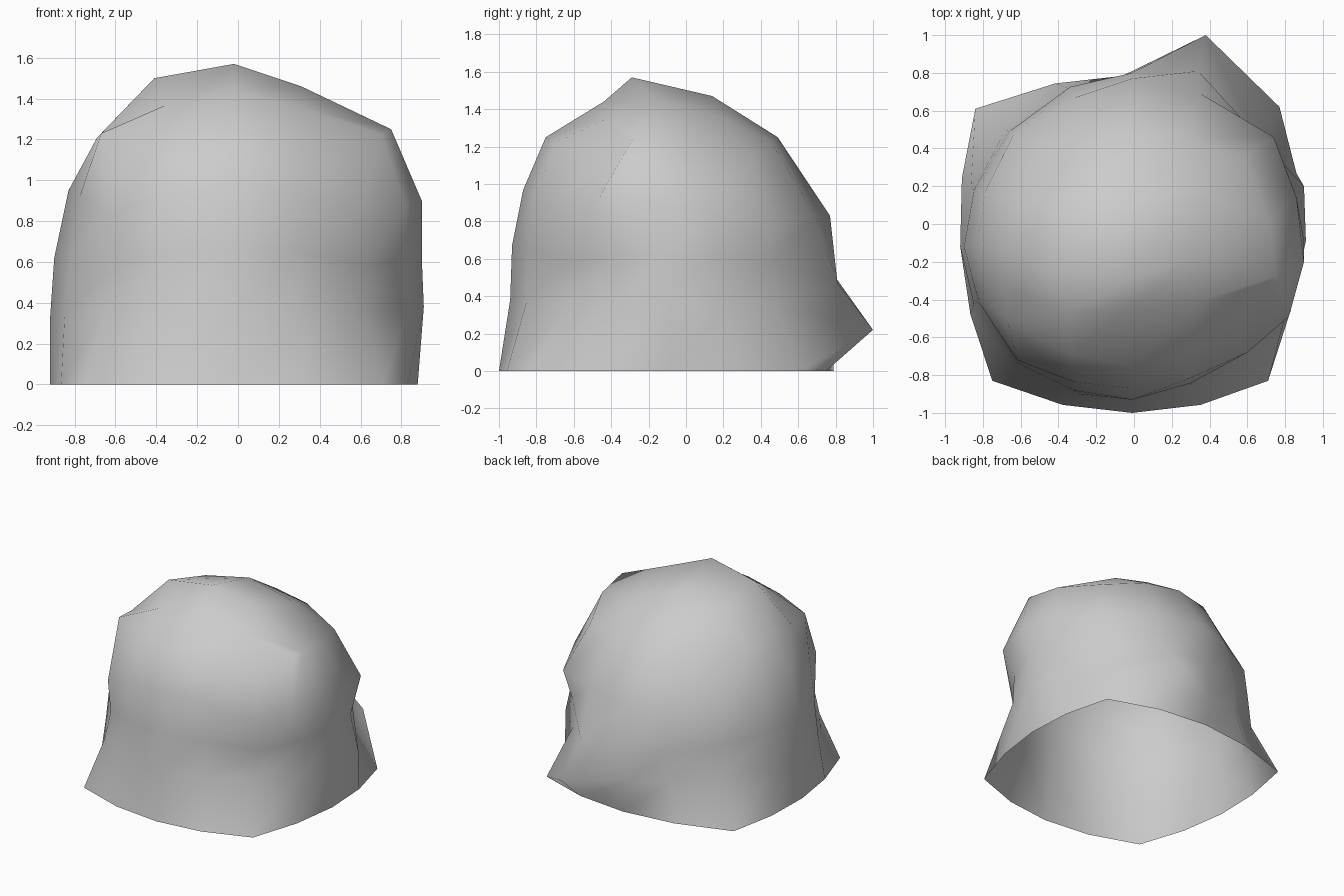
import bpy, bmesh
from mathutils import Vector

if "Cube" in bpy.data.objects:
    bpy.data.objects.remove(bpy.data.objects["Cube"])

# Rings of the dome, bottom to top: four corners (front-left, front-right,
# back-right, back-left), side reaches (front, right, back, left),
# heights of those four sides, height of the corners
RINGS = [
    ([(-.75, -.83), (.71, -.83), (.77, .62), (-.84, .61)],
     (-1.0, .88, .79, -.92), (0, 0, 0, 0), 0),
    ([(-.65, -.72), (.62, -.63), (.65, .47), (-.68, .50)],
     (-.94, .91, .785, -.92), (.38, .38, .26, .33), .36),
    ([(-.61, -.70), (.62, -.62), (.66, .46), (-.66, .49)],
     (-.93, .90, .80, -.90), (.67, .62, .50, .62), .58),
    ([(-.62, -.72), (.60, -.68), (.74, .46), (-.64, .47)],
     (-.87, .90, .77, -.83), (.97, .90, .83, .95), .83),
    ([(-.67, -.51), (.56, -.52), (.58, .36), (-.50, .36)],
     (-.75, .75, .49, -.67), (1.25, 1.25, 1.25, 1.23), 1.14),
]

# Crown points, three rows from front to back
CROWN = [
    [(-.35, -.47, 1.37), (-.02, -.44, 1.44), (.33, -.42, 1.35)],
    [(-.41, -.27, 1.50), (-.02, -.29, 1.57), (.31, -.18, 1.46)],
    [(-.36, .12, 1.40), (0, .14, 1.47), (.33, .19, 1.36)],
]

# Bumps and dents: (ring, point) -> position
NUDGES = {
    (1, 9): (.38, 1.0, .22),      # spur at the back
    (1, 7): (.90, .20, .33),      # bulge on the right flank
    (1, 10): (-.06, .785, .25),
    (2, 9): (.34, .81, .47),
    (3, 5): (.82, -.49, .88),     # bulge at the front right
    (3, 6): (.90, -.20, .90),
    (3, 7): (.86, .14, .85),
    (3, 8): (.74, .46, .78),
    (3, 11): (-.31, .67, .82),
    (4, 0): (-.67, -.51, 1.23),   # raised front-left shoulder
    (4, 6): (.75, -.28, 1.25),    # right shoulder
    (4, 7): (.72, 0, 1.22),
}


def ring_points(corners, reach, heights, z_corner):
    """16 points: each side is a bowed curve with four segments."""
    cs = [Vector((x, y, z_corner)) for x, y in corners]
    (f, r, b, l), (zf, zr, zb, zl) = reach, heights
    mids = [Vector((-.01, f, zf)), Vector((r, -.09, zr)),
            Vector((-.01, b, zb)), Vector((l, -.12, zl))]
    pts = []
    for i in range(4):
        c0, m, c1 = cs[i], mids[i], cs[(i + 1) % 4]
        for t in (0, .25, .5, .75):
            pts.append(c0 * (1 - t) * (1 - 2 * t) + m * 4 * t * (1 - t) + c1 * t * (2 * t - 1))
    return pts


rings = [ring_points(*r) for r in RINGS]
for (ring, point), pos in NUDGES.items():
    rings[ring][point] = Vector(pos)

bm = bmesh.new()
loops = [[bm.verts.new(p) for p in ring] for ring in rings]

# Side walls (the underside stays open)
for lo, hi in zip(loops, loops[1:]):
    for i in range(16):
        j = (i + 1) % 16
        bm.faces.new((lo[i], lo[j], hi[j], hi[i]))

# Crown: a 5 x 5 grid whose border is the top ring
rim = loops[-1]
grid = [rim[0:5]]
for k, row in enumerate(CROWN):
    grid.append([rim[15 - k]] + [bm.verts.new(p) for p in row] + [rim[5 + k]])
grid.append([rim[12], rim[11], rim[10], rim[9], rim[8]])
for a, b in zip(grid, grid[1:]):
    for i in range(4):
        bm.faces.new((a[i], a[i + 1], b[i + 1], b[i]))

for face in bm.faces:
    face.smooth = True
bm.normal_update()

mesh = bpy.data.meshes.new("boulder_shell")
bm.to_mesh(mesh)
bm.free()
bpy.context.collection.objects.link(bpy.data.objects.new("boulder_shell", mesh))
